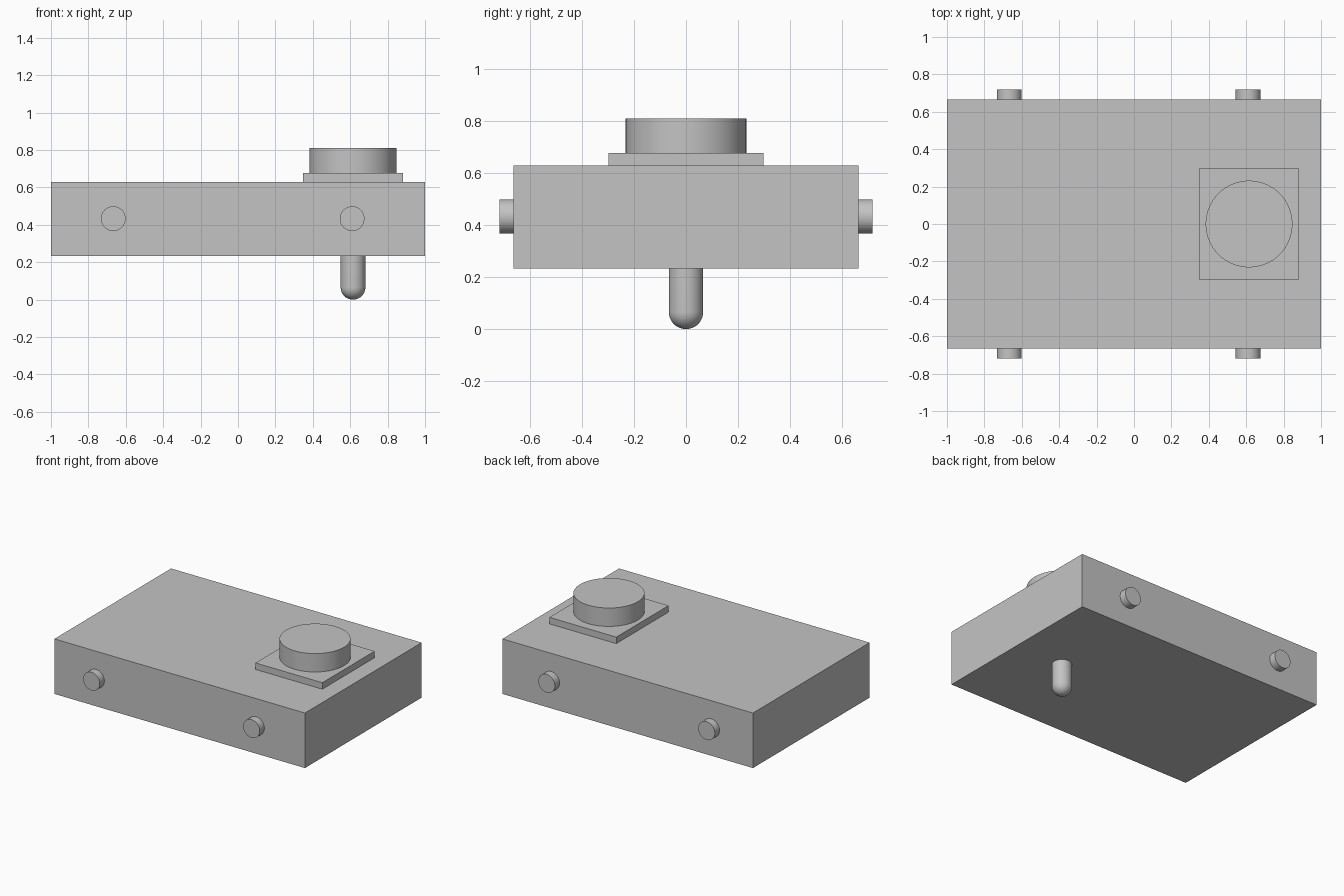
import bpy
import bmesh
import math
from mathutils import Matrix

cube = bpy.data.objects.get("Cube")
if cube:
    bpy.data.objects.remove(cube, do_unlink=True)

grey = bpy.data.materials.new("light_grey")
grey.use_nodes = True
colour = (0.55, 0.55, 0.55, 1)
grey.diffuse_color = colour
grey.node_tree.nodes["Principled BSDF"].inputs["Base Color"].default_value = colour


def finish(name, bm, smooth=False):
    bmesh.ops.recalc_face_normals(bm, faces=bm.faces)
    mesh = bpy.data.meshes.new(name)
    bm.to_mesh(mesh)
    bm.free()
    mesh.materials.append(grey)
    obj = bpy.data.objects.new(name, mesh)
    bpy.context.collection.objects.link(obj)
    if smooth:
        bpy.ops.object.select_all(action='DESELECT')
        obj.select_set(True)
        bpy.context.view_layer.objects.active = obj
        bpy.ops.object.shade_smooth_by_angle(angle=math.radians(35))
    return obj


def box(name, low, high):
    size = [b - a for a, b in zip(low, high)]
    centre = [(a + b) / 2 for a, b in zip(low, high)]
    bm = bmesh.new()
    bmesh.ops.create_cube(bm, size=1, matrix=Matrix.Translation(centre) @ Matrix.Diagonal((*size, 1)))
    return finish(name, bm)


def cylinder(name, centre, radius, depth, turn=0):
    bm = bmesh.new()
    bmesh.ops.create_cone(bm, cap_ends=True, segments=64, radius1=radius, radius2=radius, depth=depth,
                          matrix=Matrix.Translation(centre) @ Matrix.Rotation(turn, 4, 'X'))
    return finish(name, bm, True)


def round_pin(name, x, radius, top):
    # Spin a half profile ending in a quarter circle
    bm = bmesh.new()
    steps = 12
    profile = [(0, top), (radius, top)]
    for i in range(steps + 1):
        a = math.pi / 2 * i / steps
        profile.append((radius * math.cos(a), radius - radius * math.sin(a)))
    verts = [bm.verts.new((x + r, 0, z)) for r, z in profile]
    edges = [bm.edges.new(pair) for pair in zip(verts, verts[1:])]
    bmesh.ops.spin(bm, geom=verts + edges, cent=(x, 0, 0), axis=(0, 0, 1),
                   angle=math.tau, steps=48, use_merge=False)
    bmesh.ops.remove_doubles(bm, verts=bm.verts, dist=0.0001)
    return finish(name, bm, True)


# Main block
base, deck, half_y = 0.233, 0.63, 0.665
box("body", (-1, -half_y, base), (1, half_y, deck))

# Square plate with a round knob
knob_x, plate_top, knob_top = 0.615, 0.677, 0.81
box("top_plate", (0.348, -0.298, deck), (0.882, 0.298, plate_top))
cylinder("top_knob", (knob_x, 0, (plate_top + knob_top) / 2), 0.232, knob_top - plate_top)

# Side pegs on the front and back
peg_out = 0.718
for side, sign in (("front", -1), ("back", 1)):
    for end, x in (("right", -0.667), ("left", 0.61)):
        cylinder(f"{side}_{end}_peg", (x, sign * (half_y + peg_out) / 2, 0.433),
                 0.066, peg_out - half_y, math.pi / 2)

# Rounded pin underneath
round_pin("bottom_pin", knob_x, 0.066, base)
